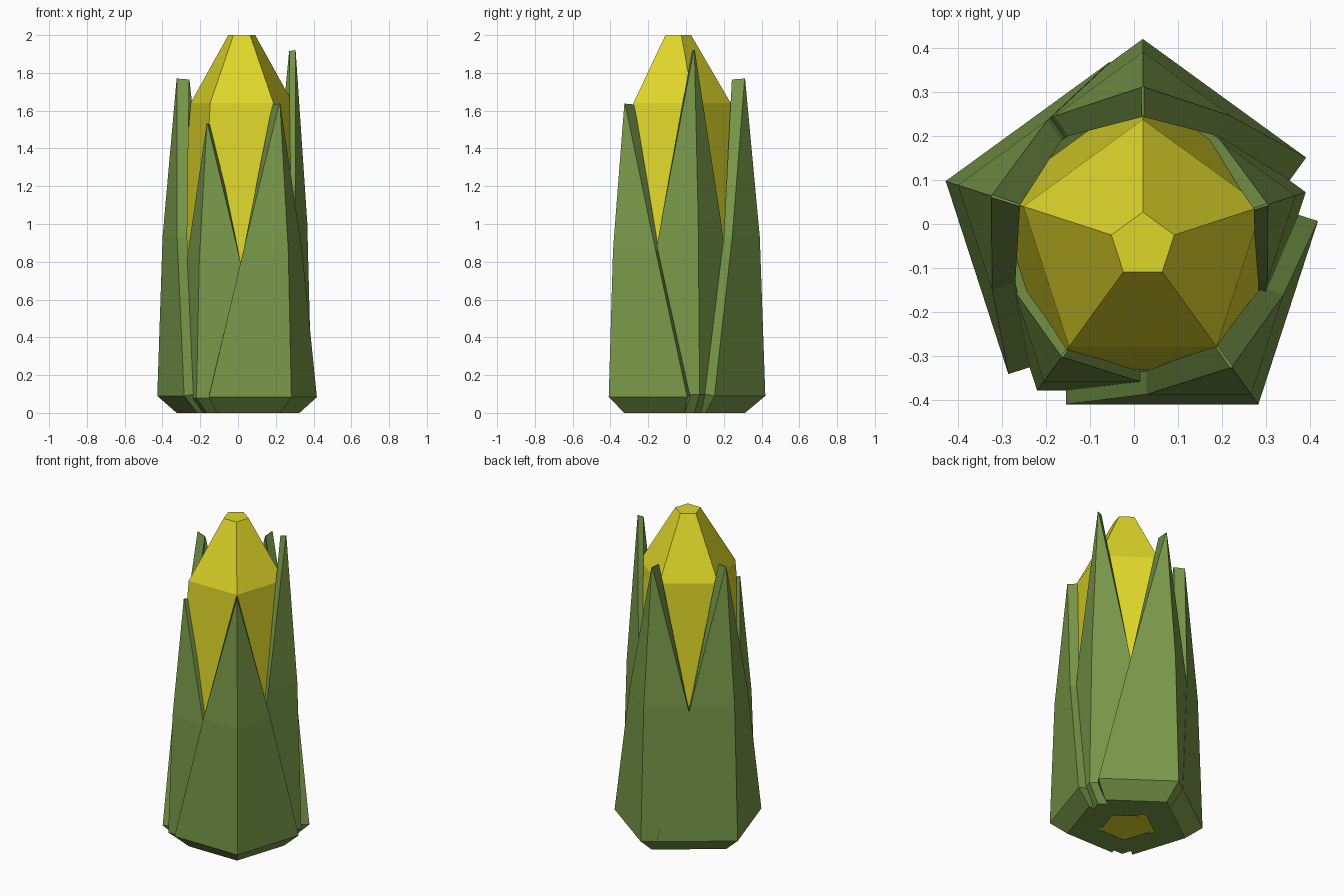
import bpy, bmesh, math
from mathutils import Vector

if "Cube" in bpy.data.objects:
    bpy.data.objects.remove(bpy.data.objects["Cube"])

CENTRE = Vector((0.02, -0.048, 0))


def material(name, rgb):
    m = bpy.data.materials.new(name)
    m.diffuse_color = (*rgb, 1)
    m.use_nodes = True
    m.node_tree.nodes["Principled BSDF"].inputs["Base Color"].default_value = m.diffuse_color
    return m


GREEN = material("husk green", (0.19, 0.315, 0.066))
YELLOW = material("kernel yellow", (0.73, 0.67, 0.022))


def make(name, bm, mat):
    bmesh.ops.recalc_face_normals(bm, faces=bm.faces[:])
    me = bpy.data.meshes.new(name)
    bm.to_mesh(me)
    bm.free()
    me.materials.append(mat)
    ob = bpy.data.objects.new(name, me)
    bpy.context.collection.objects.link(ob)


def polar(r, deg, z=0.0):
    a = math.radians(deg)
    return Vector((r * math.cos(a), r * math.sin(a), z))


# Five-sided cob, built as stacked rings of (radius, height)
bm = bmesh.new()
rings = []
for r, z in [(0.2, 0.01), (0.32, 0.1), (0.35, 0.85), (0.285, 1.64), (0.075, 2.0)]:
    rings.append([bm.verts.new(CENTRE + polar(r, 90 + 72 * i, z)) for i in range(5)])
for a, b in zip(rings, rings[1:]):
    for i in range(5):
        j = (i + 1) % 5
        bm.faces.new((a[i], a[j], b[j], b[i]))
bm.faces.new(rings[0])
bm.faces.new(rings[-1])
make("corn_cob", bm, YELLOW)


# Husk leaf: a thick V wrapped round one corner of the cob, tapering to a point
# outer and inner profiles: (corner radius, height, wing length)
OUTER = [(0.37, 0.0, 0.36), (0.48, 0.09, 0.47), (0.45, 0.93, 0.255), (0.37, 1.77, 0.004)]
INNER = [(0.18, 0.0, 0.18), (0.40, 0.10, 0.42), (0.38, 0.93, 0.215), (0.30, 1.765, 0.003)]


def leaf(name, deg, rs, zs, thick=1.0):
    bm = bmesh.new()

    def row(r, z, w):
        c = CENTRE + polar(r * rs, deg, z * zs)
        return [bm.verts.new(c + polar(w * rs, deg - 126)), bm.verts.new(c),
                bm.verts.new(c + polar(w * rs, deg + 126))]

    out = [row(*p) for p in OUTER]
    inn = []
    for k, (p, q) in enumerate(zip(INNER, OUTER)):
        t = thick if k else 1.0
        r = q[0] + (p[0] - q[0]) * t
        # inner wing ends sit square behind the outer ones
        w = p[2] if k == 0 else max(q[2] - (q[0] - r) * math.cos(math.radians(54)), 0.003)
        inn.append(row(r, p[1], w))
    for k in range(3):
        for s in (0, 1):
            bm.faces.new((out[k][s], out[k][s + 1], out[k + 1][s + 1], out[k + 1][s]))
            bm.faces.new((inn[k][s], inn[k + 1][s], inn[k + 1][s + 1], inn[k][s + 1]))
        for s in (0, 2):
            bm.faces.new((out[k][s], out[k + 1][s], inn[k + 1][s], inn[k][s]))
    for k in (0, 3):
        for s in (0, 1):
            bm.faces.new((out[k][s], out[k][s + 1], inn[k][s + 1], inn[k][s]))
    make(name, bm, GREEN)


leaf("husk_leaf_back", 90, 0.975, 1.0)
leaf("husk_leaf_left", 162, 0.98, 1.0)
leaf("husk_leaf_front_left", 234, 0.85, 0.865, 0.75)
leaf("husk_leaf_front_right", 306, 0.93, 0.925)
leaf("husk_leaf_right", 18, 0.81, 1.085, 0.6)
